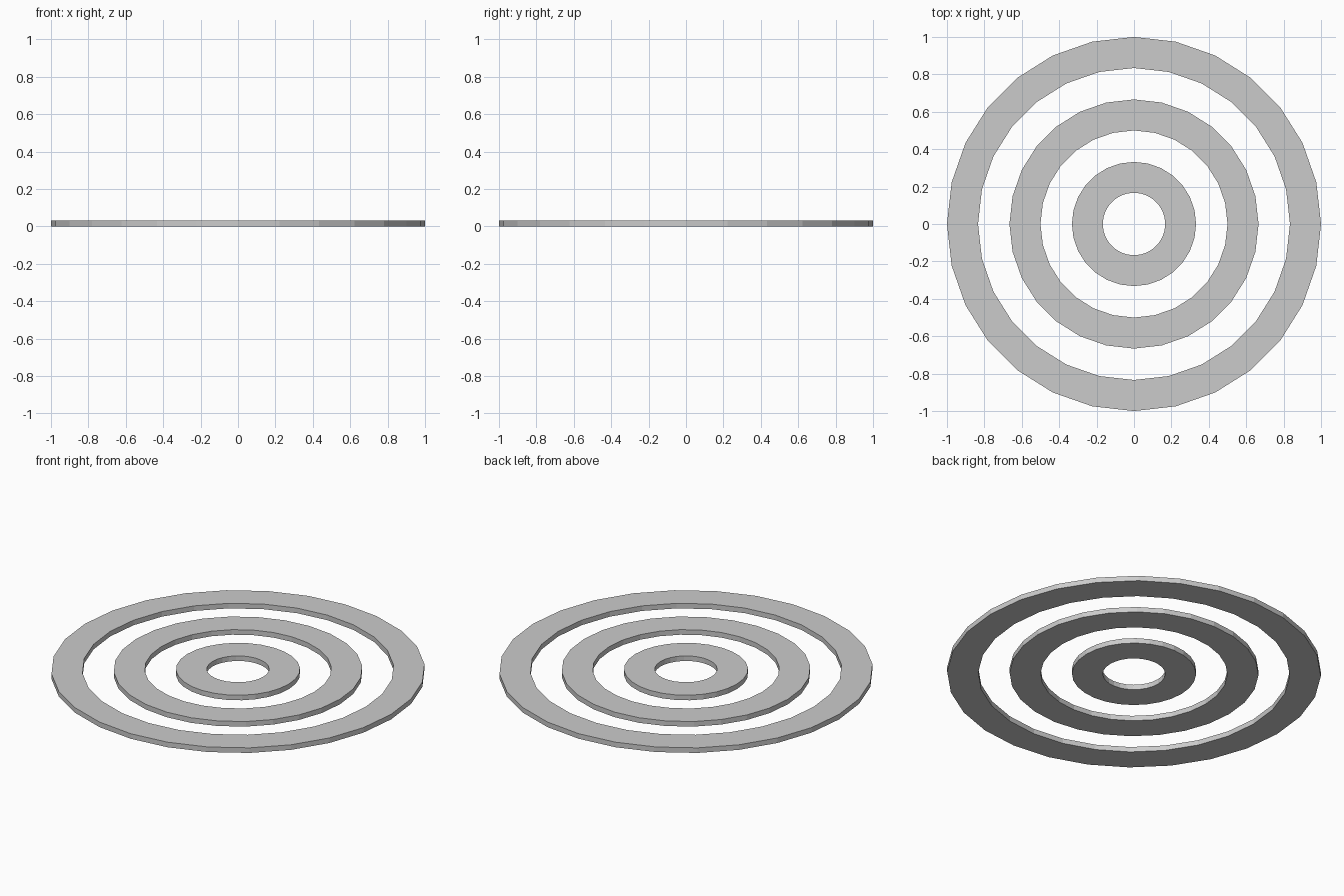
import bpy, bmesh
from math import cos, sin, tau

if "Cube" in bpy.data.objects:
    bpy.data.objects.remove(bpy.data.objects["Cube"])

SIDES = 28
HEIGHT = 0.03


def flat_ring(name, r_out, r_in):
    """Flat-shaded ring: a rectangular section swept around z."""
    bm = bmesh.new()
    section = [(r_out, 0), (r_out, HEIGHT), (r_in, HEIGHT), (r_in, 0)]
    loops = [[bm.verts.new((r * cos(tau * i / SIDES), r * sin(tau * i / SIDES), z))
              for r, z in section] for i in range(SIDES)]
    for i in range(SIDES):
        a, b = loops[i], loops[(i + 1) % SIDES]
        for j in range(4):
            k = (j + 1) % 4
            bm.faces.new((a[j], b[j], b[k], a[k]))
    bmesh.ops.recalc_face_normals(bm, faces=bm.faces)
    mesh = bpy.data.meshes.new(name)
    bm.to_mesh(mesh)
    bm.free()
    bpy.context.collection.objects.link(bpy.data.objects.new(name, mesh))


# Three concentric rings
flat_ring("outer_ring", 1.0, 0.834)
flat_ring("middle_ring", 0.666, 0.5)
flat_ring("inner_ring", 0.332, 0.167)
